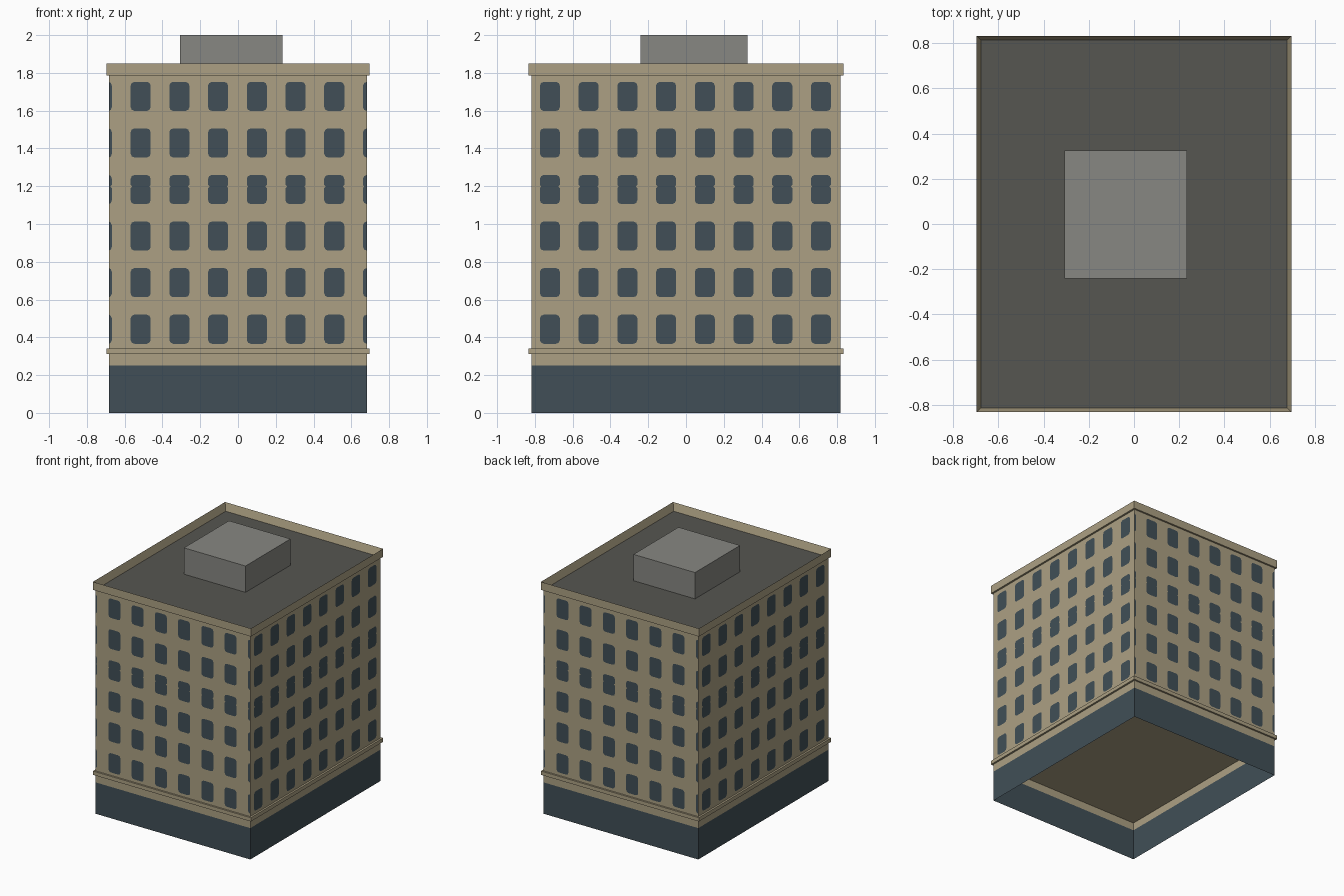
import bpy
import bmesh
from mathutils import Vector

cube = bpy.data.objects.get("Cube")
if cube:
    bpy.data.objects.remove(cube, do_unlink=True)

HX, HY = 0.682, 0.819          # wall half sizes
EAVE, BASE_TOP = 1.787, 0.25


def material(name, rgb):
    lin = [((c / 255 + 0.055) / 1.055) ** 2.4 for c in rgb] + [1.0]
    m = bpy.data.materials.new(name)
    m.use_nodes = True
    m.diffuse_color = lin
    m.node_tree.nodes["Principled BSDF"].inputs["Base Color"].default_value = lin
    return m


stone = material("tan_stone", (172, 160, 131))
glass = material("dark_blue_glass", (65, 79, 87))
roofing = material("dark_grey_roofing", (86, 86, 81))
metal = material("grey_plant_room", (135, 135, 130))


def finish(bm, name, *mats):
    mesh = bpy.data.meshes.new(name)
    bm.to_mesh(mesh)
    bm.free()
    for m in mats:
        mesh.materials.append(m)
    obj = bpy.data.objects.new(name, mesh)
    bpy.context.collection.objects.link(obj)
    return obj


def box(lo, hi):
    lo, hi = Vector(lo), Vector(hi)
    bm = bmesh.new()
    bmesh.ops.create_cube(bm, size=1)
    for v in bm.verts:
        v.co = (lo + hi) / 2 + v.co * (hi - lo)
    return bm


def top_face(bm):
    return max(bm.faces, key=lambda f: f.calc_center_median().z)


# Walls: open-bottomed shell, glazed base below the stone
bm = bmesh.new()
rings = [[bm.verts.new((sx * HX, sy * HY, z))
          for sx, sy in ((-1, -1), (1, -1), (1, 1), (-1, 1))]
         for z in (0, BASE_TOP, EAVE)]
for level, (low, high) in enumerate(zip(rings, rings[1:])):
    for i in range(4):
        j = (i + 1) % 4
        face = bm.faces.new((low[i], low[j], high[j], high[i]))
        face.material_index = level
finish(bm, "walls", glass, stone)

# Ledge slab above the base
finish(box((-0.697, -0.833, 0.312), (0.697, 0.833, 0.342)), "ledge", stone)

# Parapet with sunken roof
bm = box((-0.697, -0.833, EAVE), (0.697, 0.833, 1.851))
bmesh.ops.inset_region(bm, faces=[top_face(bm)], thickness=0.027)
roof = min((f for f in bm.faces if f.normal.z > 0.9),
           key=lambda f: abs(f.calc_center_median().x) + abs(f.calc_center_median().y))
for v in roof.verts:
    v.co.z = EAVE + 0.003
roof.material_index = 1
finish(bm, "parapet_and_roof", stone, roofing)

# Plant room on the roof
finish(box((-0.308, -0.241, EAVE), (0.235, 0.326, 2.0)), "plant_room", metal)


# Windows: thin rounded panes, clipped at the wall corners
W, H, R, K = 0.053, 0.077, 0.02, 0.006


def pane_outline(notched):
    quarter = [(W, 0), (W, H - R), (W - K, H - K), (W - R, H)]
    if notched:
        quarter[:1] = [(W - 0.008, 0.016), (W, 0.024)]
    right = quarter[::-1]
    lower = [(W, R - H), (W - K, K - H), (W - R, -H)]
    if notched:
        lower.insert(0, (W, 0.008))
    right += lower
    return right + [(-x, z) for x, z in reversed(right)]


def add_windows(name, half_width, to_world):
    bm = bmesh.new()
    for row in range(6):
        outline = pane_outline(row == 3)
        for col in range(8):
            cx = (col - 3.5) * 0.205 - 0.003
            cz = 0.443 + row * 0.2465
            points = []
            for x, z in outline:
                p = (max(-half_width, min(half_width, cx + x)), cz + z)
                if p not in points:
                    points.append(p)
            bm.faces.new([bm.verts.new(to_world(u, z)) for u, z in reversed(points)])
    return finish(bm, name, glass)


GAP = 0.002
add_windows("front_windows", HX, lambda u, z: (u, -HY - GAP, z))
add_windows("back_windows", HX, lambda u, z: (-u, HY + GAP, z))
add_windows("right_windows", HY, lambda u, z: (HX + GAP, u, z))
add_windows("left_windows", HY, lambda u, z: (-HX - GAP, -u, z))
